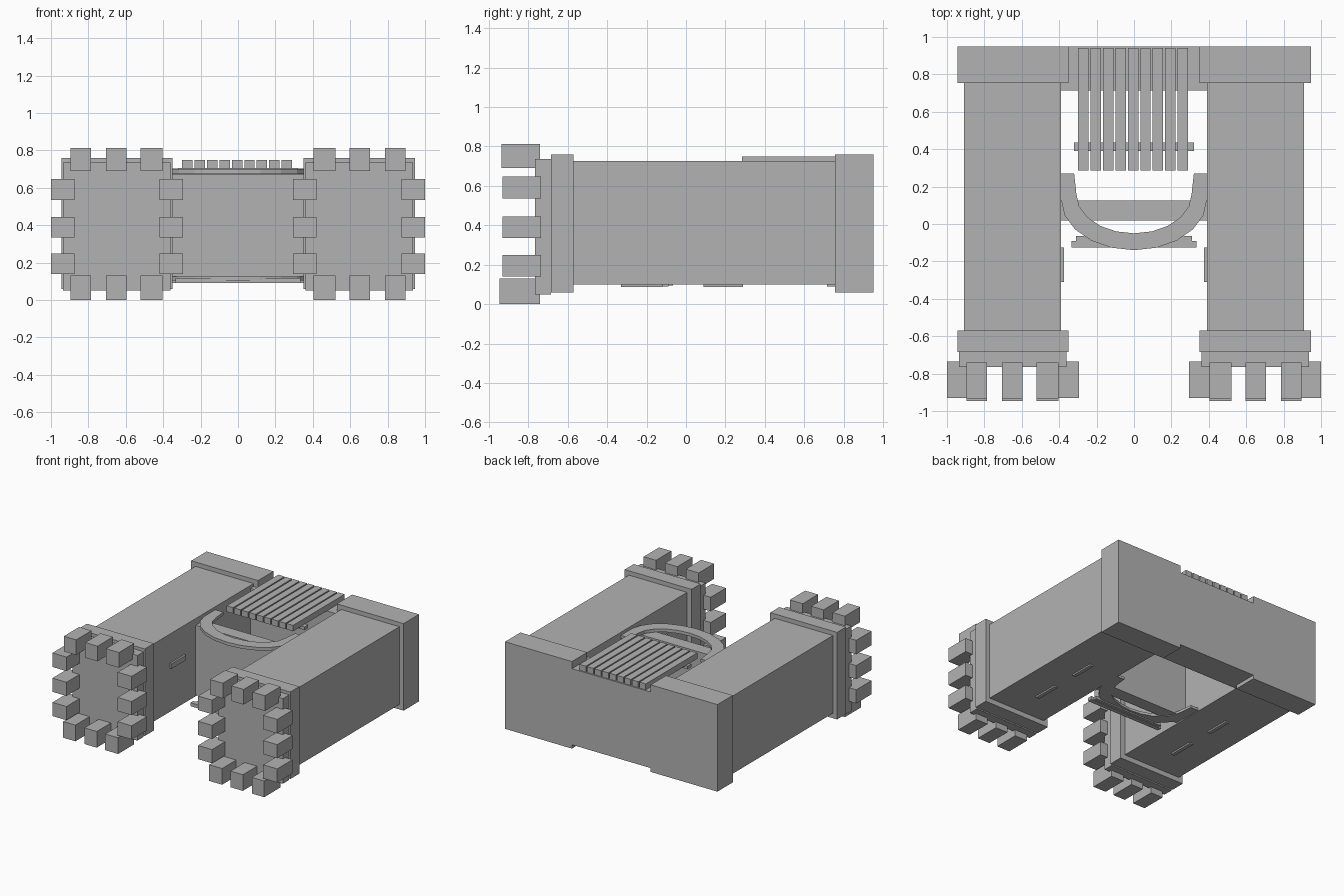
import bpy, bmesh, math

if "Cube" in bpy.data.objects:
    bpy.data.objects.remove(bpy.data.objects["Cube"])

# One flat grey for the whole model
grey = bpy.data.materials.new("plain grey")
grey.diffuse_color = (0.45, 0.45, 0.45, 1)
grey.use_nodes = True
grey.node_tree.nodes["Principled BSDF"].inputs["Base Color"].default_value = grey.diffuse_color


def finish(bm, name):
    bmesh.ops.recalc_face_normals(bm, faces=bm.faces)
    mesh = bpy.data.meshes.new(name)
    bm.to_mesh(mesh)
    bm.free()
    mesh.materials.append(grey)
    obj = bpy.data.objects.new(name, mesh)
    bpy.context.collection.objects.link(obj)
    return obj


def box(name, x, y, z):
    bm = bmesh.new()
    bmesh.ops.create_cube(bm, size=1)
    for v in bm.verts:
        for i, (a, b) in enumerate((x, y, z)):
            v.co[i] = a if v.co[i] < 0 else b
    return finish(bm, name)


def pair(name, x, y, z):
    # Same box on the left and on the right
    box("left_" + name, (-x[1], -x[0]), y, z)
    box("right_" + name, x, y, z)


def u_ring(name, z0, z1):
    # Flat U-shaped collar: half ring with straight legs toward the back
    n = 10
    outer, inner = [(-0.39, 0.27)], [(-0.32, 0.27)]
    for i in range(n + 1):
        a = math.pi + math.pi * i / n
        outer.append((0.39 * math.cos(a), 0.13 + 0.27 * math.sin(a)))
        inner.append((0.308 * math.cos(a), 0.16 + 0.21 * math.sin(a)))
    outer.append((0.39, 0.27))
    inner.append((0.32, 0.27))
    bm = bmesh.new()
    vo = [bm.verts.new((x, y, z0)) for x, y in outer]
    vi = [bm.verts.new((x, y, z0)) for x, y in inner]
    for i in range(len(vo) - 1):
        bm.faces.new((vo[i], vo[i + 1], vi[i + 1], vi[i]))
    ext = bmesh.ops.extrude_face_region(bm, geom=bm.faces[:])
    for v in ext["geom"]:
        if isinstance(v, bmesh.types.BMVert):
            v.co.z = z1
    finish(bm, name)


# Long side arms with end collars and front plates
pair("arm", (0.39, 0.908), (-0.60, 0.80), (0.10, 0.725))
pair("back_cap", (0.35, 0.945), (0.755, 0.95), (0.06, 0.76))
pair("front_collar", (0.35, 0.945), (-0.685, -0.57), (0.06, 0.76))
pair("front_plate", (0.36, 0.935), (-0.765, -0.685), (0.05, 0.735))

# Square blocks around each front plate
for i, (a, b) in enumerate([(0.405, 0.52), (0.595, 0.705), (0.785, 0.895)]):
    pair(f"top_block_{i}", (a, b), (-0.935, -0.74), (0.69, 0.812))
    pair(f"bottom_block_{i}", (a, b), (-0.945, -0.74), (0.0, 0.13))
for i, (a, b) in enumerate([(0.14, 0.25), (0.335, 0.445), (0.535, 0.648)]):
    pair(f"outer_block_{i}", (0.875, 1.0), (-0.93, -0.735), (a, b))
    pair(f"inner_block_{i}", (0.295, 0.42), (-0.93, -0.735), (a, b))

# Thin strips on the inner sides and undersides of the arms
pair("inner_strip", (0.375, 0.40), (-0.31, -0.125), (0.45, 0.49))
pair("front_under_strip", (0.635, 0.665), (-0.33, -0.12), (0.088, 0.11))
pair("rear_under_strip", (0.635, 0.665), (0.09, 0.29), (0.088, 0.11))

# Centre block at the back and the wall between the arms
box("back_block", (-0.395, 0.395), (0.715, 0.949), (0.09, 0.702))
box("cross_wall", (-0.395, 0.395), (0.02, 0.125), (0.11, 0.67))

# Curved collars above and below the opening, and lower sill
u_ring("upper_collar", 0.675, 0.70)
u_ring("lower_collar", 0.105, 0.125)
box("sill", (-0.335, 0.335), (-0.125, -0.09), (0.09, 0.118))
box("sill_step", (-0.31, 0.31), (-0.09, -0.065), (0.095, 0.118))

# Slatted grille over the opening with its support bar
for i in range(9):
    x = -0.272 + i * 0.0667
    box(f"slat_{i}", (x - 0.028, x + 0.028), (0.285, 0.94), (0.702, 0.75))
box("slat_support", (-0.32, 0.32), (0.39, 0.435), (0.68, 0.705))
